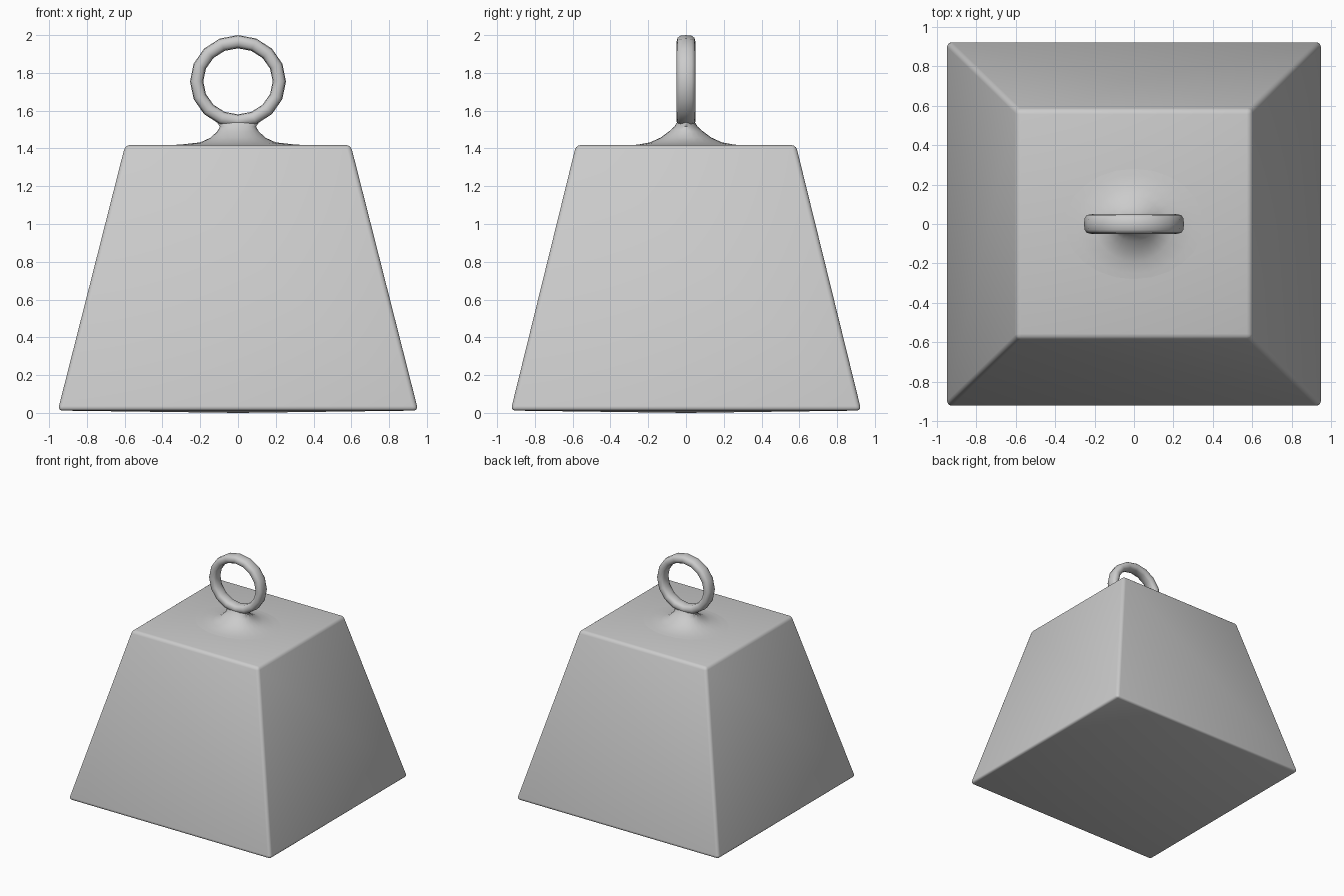
import bpy, bmesh
from math import cos, sin, pi, radians, copysign

if "Cube" in bpy.data.objects:
    bpy.data.objects.remove(bpy.data.objects["Cube"])


def finish(bm, name, angle):
    bmesh.ops.recalc_face_normals(bm, faces=bm.faces)
    mesh = bpy.data.meshes.new(name)
    bm.to_mesh(mesh)
    bm.free()
    obj = bpy.data.objects.new(name, mesh)
    bpy.context.collection.objects.link(obj)
    bpy.ops.object.select_all(action='DESELECT')
    bpy.context.view_layer.objects.active = obj
    obj.select_set(True)
    bpy.ops.object.shade_smooth_by_angle(angle=radians(angle))
    return obj


def bridge(bm, a, b):
    n = len(a)
    for i in range(n):
        j = (i + 1) % n
        bm.faces.new((a[i], a[j], b[j], b[i]))


def spow(v, e):
    return copysign(abs(v) ** e, v)


# Tapered block with rounded edges and a faintly domed underside
bm = bmesh.new()
bmesh.ops.create_cube(bm, size=2)
for v in bm.verts:
    top = v.co.z > 0
    v.co.x *= 0.597 if top else 0.954
    v.co.y *= 0.582 if top else 0.928
    v.co.z = 1.418 if top else 0.012
bmesh.ops.bevel(bm, geom=bm.edges[:], offset=0.025, segments=3,
                profile=0.5, affect='EDGES')
bm.normal_update()
base = min(bm.faces, key=lambda f: f.calc_center_median().z)
hub = bmesh.ops.poke(bm, faces=[base])["verts"][0]
hub.co.z = 0
finish(bm, "weight_body", 40)

# Flared neck: (half x, half y, z, squareness exponent)
bm = bmesh.new()
profile = [(0.42, 0.32, 1.414), (0.30, 0.25, 1.421), (0.20, 0.19, 1.432),
           (0.145, 0.135, 1.457), (0.11, 0.09, 1.49), (0.095, 0.062, 1.515),
           (0.11, 0.048, 1.537), (0.10, 0.035, 1.56)]
N = 24
rings = [[bm.verts.new((rx * cos(2 * pi * i / N), ry * sin(2 * pi * i / N), z))
          for i in range(N)] for rx, ry, z in profile]
for a, b in zip(rings, rings[1:]):
    bridge(bm, a, b)
bm.faces.new(rings[0])
bm.faces.new(rings[-1])
finish(bm, "ring_neck", 60)

# Lifting ring: sixteen segments with a rounded, slightly flat-sided section
bm = bmesh.new()
M, S = 16, 12
loops = []
for i in range(M):
    a = 2 * pi * i / M
    loop = []
    for k in range(S):
        t = 2 * pi * k / S
        d = 0.035 * spow(cos(t), 0.75)
        loop.append(bm.verts.new(((0.219 + d) * cos(a),
                                  0.05 * spow(sin(t), 0.75),
                                  1.755 + (0.21 + d) * sin(a))))
    loops.append(loop)
for i in range(M):
    bridge(bm, loops[i], loops[(i + 1) % M])
finish(bm, "lifting_ring", 60)
